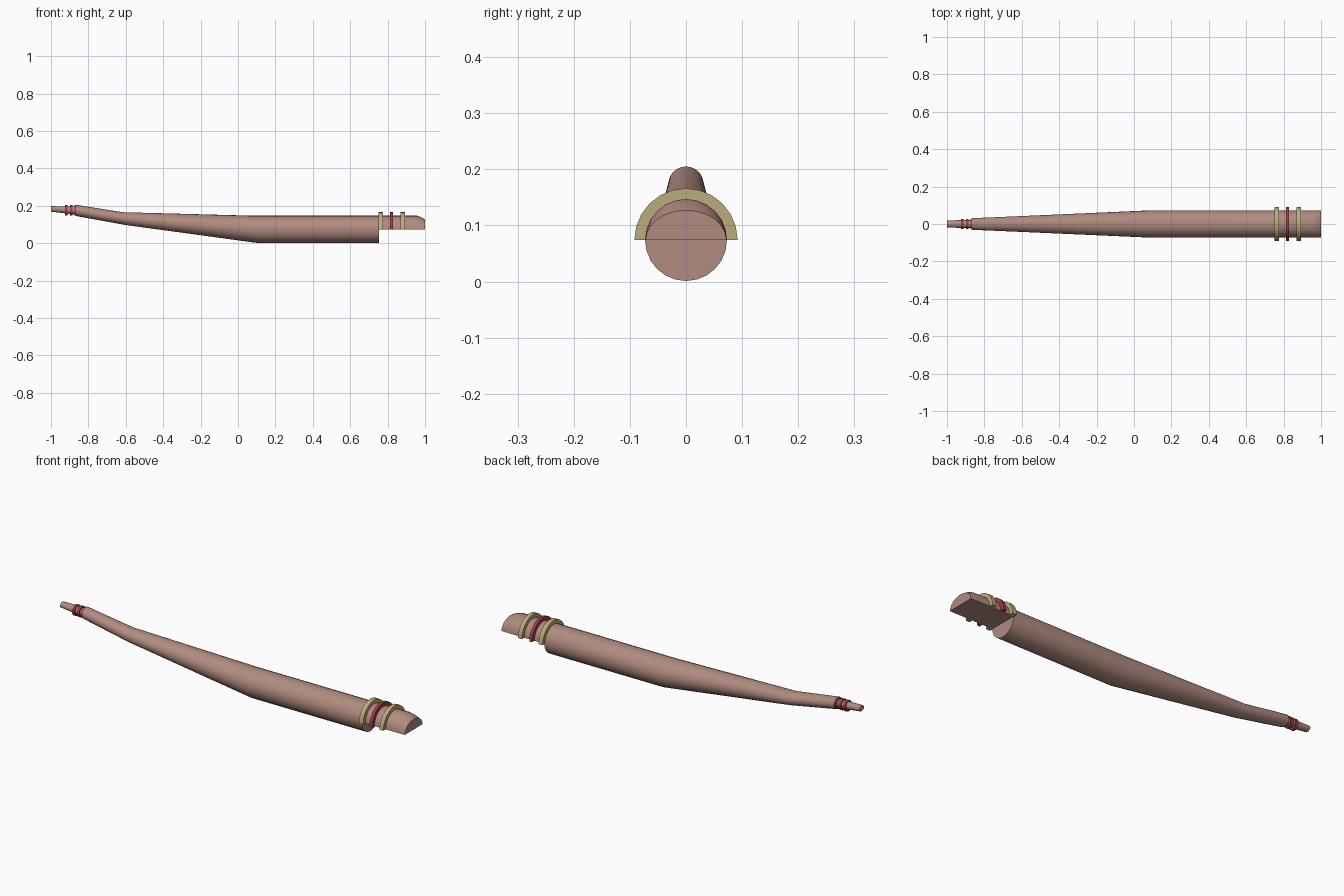
import bpy, bmesh, math

if "Cube" in bpy.data.objects:
    bpy.data.objects.remove(bpy.data.objects["Cube"])

SIDES = 24
AXIS_Z = 0.074


def material(name, rgb):
    m = bpy.data.materials.new(name)
    m.diffuse_color = (*rgb, 1)
    m.use_nodes = True
    m.node_tree.nodes["Principled BSDF"].inputs["Base Color"].default_value = m.diffuse_color
    return m


skin = material("dusty_pink", (0.44, 0.26, 0.215))
tan = material("tan", (0.50, 0.41, 0.20))
red = material("red", (0.36, 0.045, 0.065))


def finish(bm, name, mat):
    bmesh.ops.recalc_face_normals(bm, faces=bm.faces)
    mesh = bpy.data.meshes.new(name)
    bm.to_mesh(mesh)
    bm.free()
    mesh.materials.append(mat)
    ob = bpy.data.objects.new(name, mesh)
    bpy.context.collection.objects.link(ob)
    bpy.context.view_layer.objects.active = ob
    ob.select_set(True)
    bpy.ops.object.shade_smooth_by_angle(angle=math.radians(20))
    ob.select_set(False)
    return ob


def loft(name, stations, mat, half=False):
    """stations: x, centre z, y radius, z radius, lean of the section in x"""
    bm = bmesh.new()
    rings = []
    count = SIDES // 2 + 1 if half else SIDES
    for x, cz, ry, rz, lean in stations:
        ring = []
        for i in range(count):
            a = 2 * math.pi * i / SIDES
            ring.append(bm.verts.new((x + lean * math.sin(a), ry * math.cos(a),
                                      cz + rz * math.sin(a))))
        rings.append(ring)
    for r, s in zip(rings, rings[1:]):
        for i in range(count):
            j = (i + 1) % count
            bm.faces.new((r[i], r[j], s[j], s[i]))
    bm.faces.new(rings[0])
    bm.faces.new(rings[-1])
    return finish(bm, name, mat)


def half_ring(name, x0, x1, mat, r_in=0.07, r_out=0.092):
    bm = bmesh.new()
    loops = []
    for i in range(SIDES // 2 + 1):
        a = 2 * math.pi * i / SIDES
        loops.append([bm.verts.new((x, r * math.cos(a), AXIS_Z + r * math.sin(a)))
                      for x, r in ((x0, r_in), (x0, r_out), (x1, r_out), (x1, r_in))])
    for p, q in zip(loops, loops[1:]):
        for k in range(4):
            m = (k + 1) % 4
            bm.faces.new((p[k], p[m], q[m], q[k]))
    bm.faces.new(loops[0])
    bm.faces.new(loops[-1])
    return finish(bm, name, mat)


# Bent, tapering main tube
loft("main_tube", [
    (-0.865, 0.175, 0.031, 0.030, 0.0),
    (-0.61, 0.1315, 0.042, 0.034, -0.006),
    (0.09, AXIS_Z, 0.073, 0.073, -0.015),
    (0.755, AXIS_Z, 0.073, 0.073, 0.0),
], skin)

# Half-round end with a bevelled nose
loft("half_round_end", [
    (0.75, AXIS_Z, 0.073, 0.073, 0),
    (0.955, AXIS_Z, 0.073, 0.073, 0),
    (0.975, AXIS_Z, 0.073, 0.067, 0),
    (1.0, AXIS_Z, 0.072, 0.053, 0),
], skin, half=True)

# Narrow tip
loft("narrow_tip", [
    (-1.0, 0.183, 0.019, 0.0145, 0),
    (-0.86, 0.1745, 0.022, 0.0225, 0),
], skin)

# Thin bands round the tip
for i, x in enumerate((-0.919, -0.892, -0.866)):
    loft(f"tip_band_{i + 1}", [(x - 0.007, 0.1755, 0.027, 0.028, 0),
                               (x + 0.007, 0.1755, 0.027, 0.028, 0)], red)

# Half bands over the cut end
half_ring("rear_tan_band", 0.752, 0.776, tan)
half_ring("middle_red_band", 0.812, 0.828, red)
half_ring("front_tan_band", 0.870, 0.892, tan)
